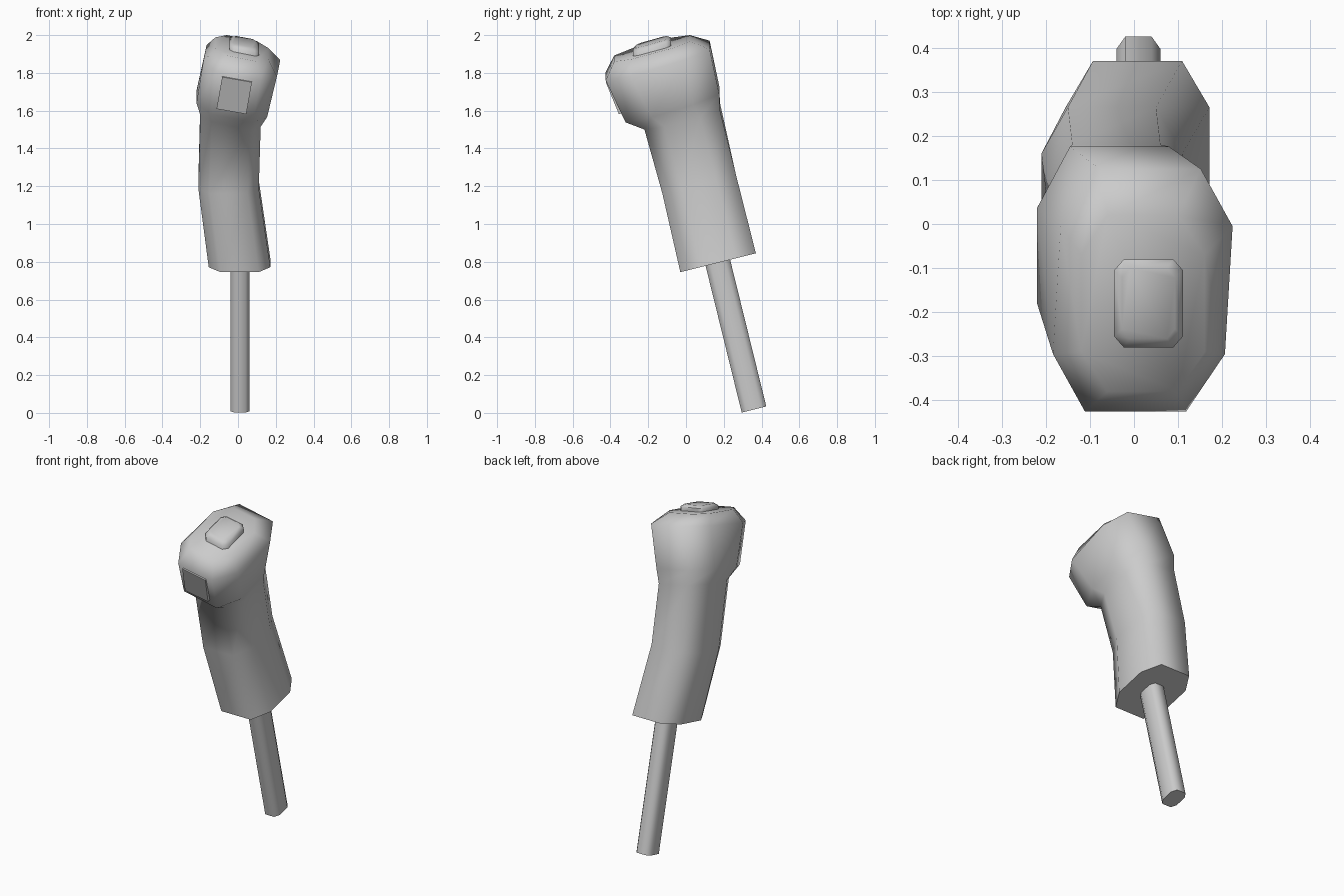
import bpy, bmesh
from math import radians
from mathutils import Matrix, Euler

if "Cube" in bpy.data.objects:
    bpy.data.objects.remove(bpy.data.objects["Cube"])


def ring(x, y, z, hx, hy, cx, cy, pitch=0.25, roll=0.0, yaw=0.0):
    """Chamfered rectangle, sloped front-to-back (pitch) and sideways (roll)."""
    uv = [(hx, cy - hy), (hx, hy - cy), (hx - cx, hy), (cx - hx, hy),
          (-hx, hy - cy), (-hx, cy - hy), (cx - hx, -hy), (hx - cx, -hy)]
    return [(x + u + yaw * v, y + v, z + pitch * v + roll * u) for u, v in uv]


def finish(name, bm, angle=None):
    bmesh.ops.recalc_face_normals(bm, faces=bm.faces)
    me = bpy.data.meshes.new(name)
    bm.to_mesh(me)
    bm.free()
    ob = bpy.data.objects.new(name, me)
    bpy.context.collection.objects.link(ob)
    if angle:
        bpy.ops.object.select_all(action='DESELECT')
        ob.select_set(True)
        bpy.context.view_layer.objects.active = ob
        bpy.ops.object.shade_smooth_by_angle(angle=radians(angle))
    return ob


def loft(name, rings, angle=65):
    bm = bmesh.new()
    loops = [[bm.verts.new(p) for p in r] for r in rings]
    for a, b in zip(loops, loops[1:]):
        n = len(a)
        for i in range(n):
            j = (i + 1) % n
            bm.faces.new((a[i], a[j], b[j], b[i]))
    bm.faces.new(loops[0][::-1])
    bm.faces.new(loops[-1])
    return finish(name, bm, angle)


# Tilted rod
loft("shaft", [ring(0.01, 0.36, 0.018, 0.05, 0.065, 0.02, 0.028),
               ring(0.01, 0.16, 0.83, 0.05, 0.065, 0.02, 0.028)])

# Bent grip swelling into the rolled, forward-leaning head
loft("grip_and_head", [
    ring(0.008, 0.17, 0.795, 0.163, 0.2, 0.062, 0.105),
    ring(-0.05, 0.07, 1.21, 0.16, 0.195, 0.06, 0.105),
    ring(-0.04, -0.02, 1.57, 0.16, 0.2, 0.06, 0.105, 0.25, -0.2),
    ring(-0.033, -0.072, 1.635, 0.187, 0.248, 0.075, 0.14, 0.3, -0.2),
    ring(0.02, -0.15, 1.865, 0.195, 0.275, 0.08, 0.13, 0.3, -0.2, 0.06),
    ring(0.02, -0.18, 1.93, 0.14, 0.2, 0.06, 0.09, 0.27, -0.2),
])

# Thumb button on top of the head
loft("thumb_button", [
    ring(0.033, -0.18, 1.915, 0.078, 0.1, 0.022, 0.025, 0.28, -0.18),
    ring(0.033, -0.18, 1.95, 0.078, 0.1, 0.022, 0.025, 0.28, -0.18),
    ring(0.033, -0.18, 1.965, 0.06, 0.08, 0.018, 0.022, 0.28, -0.18),
])

# Square trigger plate on the front of the head
bm = bmesh.new()
rot = Euler((radians(22), radians(10), 0)).to_matrix().to_4x4()
place = (Matrix.Translation((-0.02, -0.39, 1.68)) @ rot
         @ Matrix.Translation((0, 0.03, 0)) @ Matrix.Diagonal((0.16, 0.06, 0.185, 1)))
bmesh.ops.create_cube(bm, size=1, matrix=place)
finish("trigger_plate", bm)
